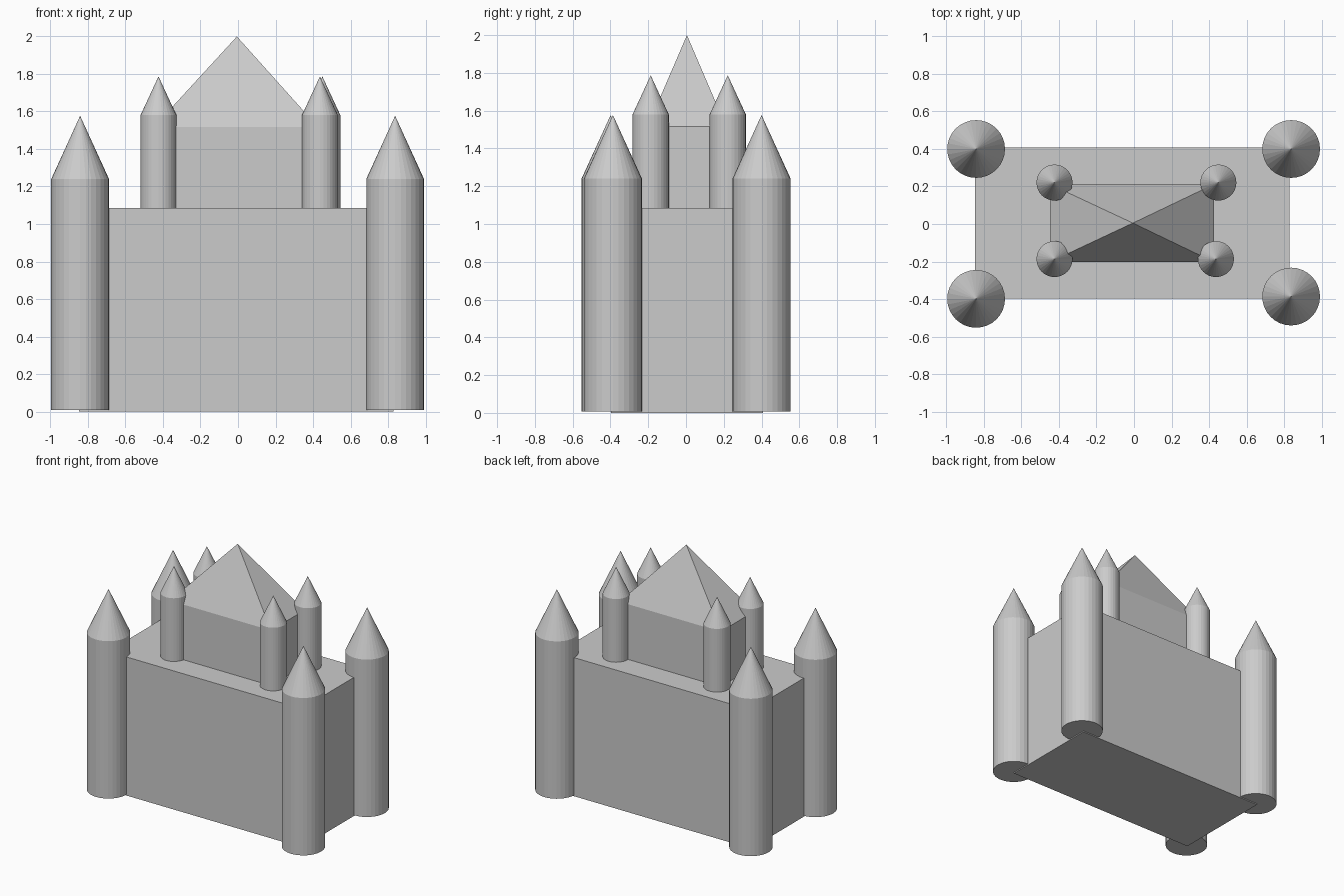
import bpy, bmesh, math

if "Cube" in bpy.data.objects:
    bpy.data.objects.remove(bpy.data.objects["Cube"])

stone = bpy.data.materials.new("grey stone")
stone.diffuse_color = (0.6, 0.6, 0.6, 1.0)
stone.use_nodes = True
stone.node_tree.nodes["Principled BSDF"].inputs["Base Color"].default_value = stone.diffuse_color


def finish(name, bm):
    bmesh.ops.recalc_face_normals(bm, faces=bm.faces[:])
    mesh = bpy.data.meshes.new(name)
    bm.to_mesh(mesh)
    bm.free()
    mesh.materials.append(stone)
    obj = bpy.data.objects.new(name, mesh)
    bpy.context.collection.objects.link(obj)
    return obj


def block(name, x0, x1, y0, y1, z0, z1, apex=None):
    """Rectangular block, closed by a flat top or by a four-sided roof."""
    bm = bmesh.new()
    corners = [(x0, y0), (x1, y0), (x1, y1), (x0, y1)]
    low = [bm.verts.new((x, y, z0)) for x, y in corners]
    high = [bm.verts.new((x, y, z1)) for x, y in corners]
    tip = bm.verts.new(apex) if apex else None
    bm.faces.new(low[::-1])
    if not tip:
        bm.faces.new(high)
    for i in range(4):
        j = (i + 1) % 4
        bm.faces.new((low[i], low[j], high[j], high[i]))
        if tip:
            bm.faces.new((high[i], high[j], tip))
    return finish(name, bm)


def tower(name, x, y, radius, z0, z1, tip_z, sides=32):
    """Round tower with a pointed cone roof of the same radius."""
    bm = bmesh.new()
    ring = [(x + radius * math.cos(2 * math.pi * i / sides),
             y + radius * math.sin(2 * math.pi * i / sides)) for i in range(sides)]
    low = [bm.verts.new((px, py, z0)) for px, py in ring]
    high = [bm.verts.new((px, py, z1)) for px, py in ring]
    tip = bm.verts.new((x, y, tip_z))
    bm.faces.new(low[::-1])
    for i in range(sides):
        j = (i + 1) % sides
        bm.faces.new((low[i], low[j], high[j], high[i]))
        bm.faces.new((high[i], high[j], tip))
    return finish(name, bm)


# Main hall and upper keep with its pyramid roof
block("main_hall", -0.848, 0.83, -0.396, 0.407, 0.0, 1.085)
block("upper_keep", -0.449, 0.427, -0.203, 0.212, 1.085, 1.517,
      apex=(-0.006, 0.005, 2.0))

# Tall towers on the hall corners
for side, x, y in (("front_left", -0.842, -0.399), ("front_right", 0.838, -0.387),
                   ("back_left", -0.842, 0.40), ("back_right", 0.838, 0.40)):
    tower("corner_tower_" + side, x, y, 0.154, 0.008, 1.24, 1.577)

# Small turrets around the keep
for side, x, y in (("front_left", -0.424, -0.187), ("front_right", 0.437, -0.187),
                   ("back_left", -0.424, 0.221), ("back_right", 0.45, 0.221)):
    tower("keep_turret_" + side, x, y, 0.096, 1.085, 1.58, 1.787)
